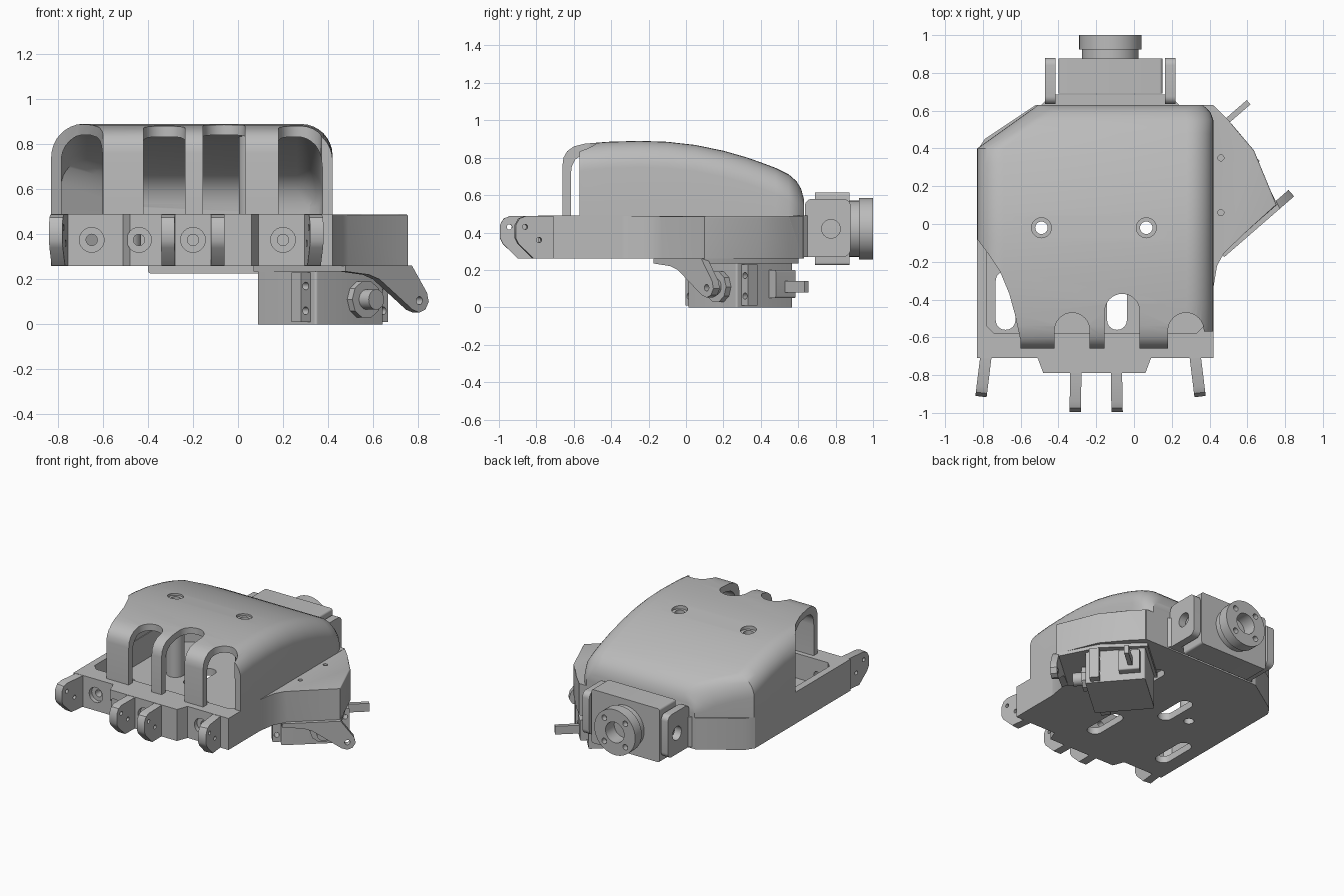
import bpy, bmesh, math
from mathutils import Matrix, Vector

cube = bpy.data.objects.get("Cube")
if cube:
    bpy.data.objects.remove(cube, do_unlink=True)

grey = bpy.data.materials.new("plain_grey")
grey.use_nodes = True
grey.diffuse_color = (0.5, 0.5, 0.5, 1)
grey.node_tree.nodes["Principled BSDF"].inputs["Base Color"].default_value = (0.5, 0.5, 0.5, 1)
parts = []


def finish(name, bm, place=None):
    bmesh.ops.recalc_face_normals(bm, faces=bm.faces)
    mesh = bpy.data.meshes.new(name)
    bm.to_mesh(mesh)
    bm.free()
    mesh.materials.append(grey)
    obj = bpy.data.objects.new(name, mesh)
    bpy.context.collection.objects.link(obj)
    if place:
        obj.matrix_world = place
    parts.append(obj)
    return obj


def bridge(bm, rings):
    loops = [[bm.verts.new(p) for p in ring] for ring in rings]
    for a, b in zip(loops, loops[1:]):
        for i in range(len(a)):
            j = (i + 1) % len(a)
            bm.faces.new((a[i], a[j], b[j], b[i]))
    bm.faces.new(loops[0])
    bm.faces.new(loops[-1])


def prism(name, pts, lo, hi, axis="Z", place=None, round_top=0, round_if=None):
    """Extrude a flat outline along an axis, optionally rounding its top rim."""
    to3d = {"Z": lambda p, q, t: (p, q, t), "X": lambda p, q, t: (t, p, q),
            "Y": lambda p, q, t: (p, t, q)}[axis]
    bm = bmesh.new()
    bridge(bm, [[to3d(p, q, t) for p, q in pts] for t in (lo, hi)])
    if round_top:
        rim = [e for e in bm.edges if all(v.co.z > hi - 1e-4 for v in e.verts)
               and round_if((e.verts[0].co + e.verts[1].co) / 2)]
        bmesh.ops.bevel(bm, geom=rim, offset=round_top, segments=5, profile=0.5,
                        affect="EDGES", clamp_overlap=True)
    return finish(name, bm, place)


def disc(u, v, r, n=32):
    return [(u + r * math.cos(math.tau * i / n), v + r * math.sin(math.tau * i / n)) for i in range(n)]


def rect(u0, u1, v0, v1, r=0.0):
    """Rectangle outline with rounded corners."""
    if not r:
        return [(u0, v0), (u1, v0), (u1, v1), (u0, v1)]
    corners = [(u1 - r, v1 - r), (u0 + r, v1 - r), (u0 + r, v0 + r), (u1 - r, v0 + r)]
    return [(u + r * math.cos(a), v + r * math.sin(a)) for k, (u, v) in enumerate(corners)
            for a in [math.radians(90 * k + 15 * i) for i in range(7)]]


def cut(obj, cutters):
    """Subtract the cutters, bake the result and delete them."""
    for c in cutters:
        m = obj.modifiers.new("cut", "BOOLEAN")
        m.operation, m.object, m.solver = "DIFFERENCE", c, "EXACT"
    bpy.context.view_layer.update()
    deps = bpy.context.evaluated_depsgraph_get()
    mesh = bpy.data.meshes.new_from_object(obj.evaluated_get(deps))
    obj.modifiers.clear()
    obj.data = mesh
    for c in cutters:
        parts.remove(c)
        bpy.data.objects.remove(c, do_unlink=True)


def hole(u, v, r, lo, hi, axis="Z", place=None):
    return prism("hole", disc(u, v, r, 24), lo, hi, axis, place)


SCREWS = [(-0.49, -0.02), (0.065, -0.02)]

# Palm tray with pocket, floor slots and front screw holes
tray = prism("palm_tray", [(-0.83, -0.71), (-0.51, -0.71), (-0.48, -0.79), (0.06, -0.79), (0.09, -0.71),
                           (0.42, -0.71), (0.42, 0.63), (-0.52, 0.63), (-0.79, 0.45), (-0.83, 0.39)], 0.26, 0.49)
pocket = prism("pocket", [(-0.78, -0.54), (-0.74, -0.58), (0.33, -0.58), (0.37, -0.54), (0.37, 0.57),
                          (-0.5, 0.57), (-0.78, 0.38)], 0.31, 0.6)
slots = [prism("slot", rect(x - 0.052, x + 0.052, a, b, 0.05), 0.2, 0.4)
         for x, a, b in [(-0.68, -0.56, -0.25), (-0.09, -0.56, -0.25), (-0.33, -0.12, 0.18), (0.08, 0.12, 0.38)]]
front_holes = []
for x, y in [(-0.65, -0.71), (-0.44, -0.79), (-0.2, -0.79), (0.2, -0.71)]:
    front_holes += [hole(x, 0.375, 0.055, y - 0.05, y + 0.03, "Y"), hole(x, 0.375, 0.025, y, -0.5, "Y")]
cut(tray, [pocket] + slots + front_holes + [hole(x, y, 0.034, 0.2, 0.4) for x, y in SCREWS])

# Knuckle tabs along the front
for name, x, y, tilt in [("outer_right_knuckle", -0.785, -0.71, -7), ("inner_right_knuckle", -0.308, -0.79, -1),
                         ("inner_left_knuckle", -0.093, -0.79, 1), ("outer_left_knuckle", 0.325, -0.71, 7)]:
    place = Matrix.Translation((x, y, 0)) @ Matrix.Rotation(math.radians(tilt), 4, "Z")
    tab = prism(name, [(0.05, 0.262), (0.05, 0.488), (-0.15, 0.488), (-0.185, 0.475), (-0.205, 0.44),
                       (-0.205, 0.37), (-0.19, 0.34), (-0.11, 0.262)], -0.03, 0.03, "X", place)
    cut(tab, [hole(-0.155, 0.43, 0.014, -0.1, 0.1, "X", place), hole(-0.08, 0.36, 0.014, -0.1, 0.1, "X", place)])


# Domed cover lofted through arch sections from front to back
def dome(name, inset, z0):
    spine = [(-0.66, 0.76), (-0.655, 0.80), (-0.635, 0.835), (-0.60, 0.86), (-0.54, 0.875), (-0.42, 0.885),
             (-0.25, 0.89), (-0.1, 0.885), (0.05, 0.868), (0.2, 0.837), (0.32, 0.803), (0.40, 0.775),
             (0.48, 0.745), (0.55, 0.71), (0.59, 0.675), (0.615, 0.635), (0.63, 0.58)]
    rings = []
    for y, top in spine:
        left = -0.83 + max(0, y - 0.40) * 1.4 + inset
        right = 0.42 - max(0, y - 0.55) ** 2 * 9 - inset
        top -= inset
        r = min(0.14 - inset * 0.6, top - 0.52)
        r = max(r, 0.01)
        yy = -0.015 + (y + 0.015) * (0.645 - inset) / 0.645
        arch = [(left, yy, z0)]
        for cx, start in ((left + r, 180), (right - r, 90)):
            for i in range(9):
                a = math.radians(start - i * 11.25)
                arch.append((cx + r * math.cos(a), yy, top - r + r * math.sin(a)))
        rings.append(arch + [(right, yy, z0)])
    bm = bmesh.new()
    bridge(bm, rings)
    return finish(name, bm)


def arch_cutter(x0, x1, y_top):
    r = (x1 - x0) / 2
    arc = [((x0 + x1) / 2 + r * math.cos(math.pi * i / 16), y_top - r + r * math.sin(math.pi * i / 16))
           for i in range(17)]
    return prism("arch", [(x1, -0.8)] + arc + [(x0, -0.8)], 0.3, 1.2)


cover = dome("domed_cover", 0, 0.487)
cutters = [dome("inside", 0.045, 0.4), arch_cutter(-0.42, -0.235, -0.47), arch_cutter(-0.155, 0.03, -0.37),
           arch_cutter(0.18, 0.37, -0.47), prism("corner", rect(0.3, 0.6, -0.8, -0.57), 0.3, 1.2),
           prism("side_sweep", [(-0.95, 0.0), (-0.83, -0.08), (-0.77, -0.16), (-0.71, -0.25), (-0.66, -0.37),
                                (-0.63, -0.48), (-0.6, -0.62), (-0.6, -0.8), (-0.95, -0.8)], 0.3, 1.2)]
for x, y in SCREWS:
    cutters += [hole(x, y, 0.053, 0.857, 1), hole(x, y, 0.033, 0.7, 1)]
cut(cover, cutters)

# Hollow screw posts inside the cover
for i, (x, y) in enumerate(SCREWS):
    post = prism("screw_post_%d" % (i + 1), disc(x, y, 0.06), 0.305, 0.85)
    cut(post, [hole(x, y, 0.033, 0.2, 1)])

# Rounded thumb housing on the left side
housing = prism("thumb_housing", [(0.39, 0.62), (0.425, 0.625), (0.5, 0.55), (0.635, 0.39), (0.755, 0.1),
                                  (0.49, -0.13), (0.44, -0.22), (0.42, -0.34), (0.39, -0.34)], 0.26, 0.488,
                round_top=0.08, round_if=lambda c: c.x > 0.54)
cut(housing, [hole(0.46, y, 0.016, 0.4, 0.6) for y in (0.06, 0.35)])

# Wrist bracket, motor and horn
prism("wrist_back_plate", [(-0.52, 0.60), (0.27, 0.60), (0.22, 0.65), (0.22, 0.685), (-0.47, 0.685), (-0.47, 0.65)],
      0.27, 0.49)
for name, x in (("wrist_right_ear", -0.47), ("wrist_left_ear", 0.165)):
    ear = prism(name, rect(0.635, 0.88, 0.27, 0.58, 0.04), x, x + 0.055, "X")
    cut(ear, [hole(0.775, 0.42, 0.05, -1, 1, "X")])
motor = prism("wrist_motor", rect(-0.4, 0.15, 0.225, 0.615, 0.015), 0.69, 0.875, "Y")
horn = prism("wrist_horn", disc(-0.125, 0.42, 0.165, 48), 0.925, 1.0, "Y")
collar = prism("wrist_collar", disc(-0.125, 0.42, 0.15, 48), 0.87, 0.93, "Y")
bolts = [hole(-0.125 + 0.12 * math.cos(a), 0.42 + 0.12 * math.sin(a), 0.02, 0.96, 1.1, "Y")
         for a in [math.radians(45 + 90 * k) for k in range(4)]]
cut(horn, bolts + [hole(-0.125, 0.42, 0.075, 0.8, 1.1, "Y")])
cut(collar, [hole(-0.125, 0.42, 0.075, 0.9, 1.1, "Y")])

# Thumb motor, turned diagonally under the palm
turn = Matrix.Translation((0.365, 0.29, 0)) @ Matrix.Rotation(math.radians(41), 4, "Z")
prism("thumb_motor", rect(-0.2, 0.2, -0.2, 0.2, 0.012), 0, 0.245, place=turn)
flange = prism("thumb_motor_flange", rect(-0.255, 0.255, -0.165, -0.1), 0.01, 0.23, place=turn)
cut(flange, [hole(x, z, 0.017, -0.3, 0.1, "Y", turn) for x in (-0.228, 0.228) for z in (0.06, 0.17)])
prism("thumb_mount_plate", [(-0.22, -0.425), (0.17, -0.425), (0.25, -0.1), (0.22, 0.22), (-0.2, 0.22)],
      0.235, 0.262, place=turn)
prism("thumb_gear", disc(0.07, 0.11, 0.085, 10), -0.235, -0.19, "Y", turn)
prism("thumb_shaft", disc(0.07, 0.11, 0.045), -0.3, -0.2, "Y", turn)
arm = prism("thumb_arm", [(-0.22, 0.262), (0.17, 0.262), (0.26, 0.14), (0.27, 0.1), (0.25, 0.065), (0.215, 0.052),
                          (0.175, 0.065), (-0.02, 0.2), (-0.08, 0.22), (-0.22, 0.235)], -0.425, -0.38, "Y", turn)
cut(arm, [hole(0.215, 0.105, 0.018, -0.5, -0.3, "Y", turn)])
prism("thumb_rear_tab", rect(0.19, 0.415, 0.08, 0.14), 0.094, 0.124, "Y", turn)
prism("thumb_rear_block", rect(0.19, 0.255, 0.05, 0.2, 0.01), 0.03, 0.17, "Y", turn)

# Smooth shading with crisp edges
bpy.ops.object.select_all(action="DESELECT")
for obj in parts:
    obj.select_set(True)
bpy.context.view_layer.objects.active = parts[0]
bpy.ops.object.shade_smooth_by_angle(angle=math.radians(32))
